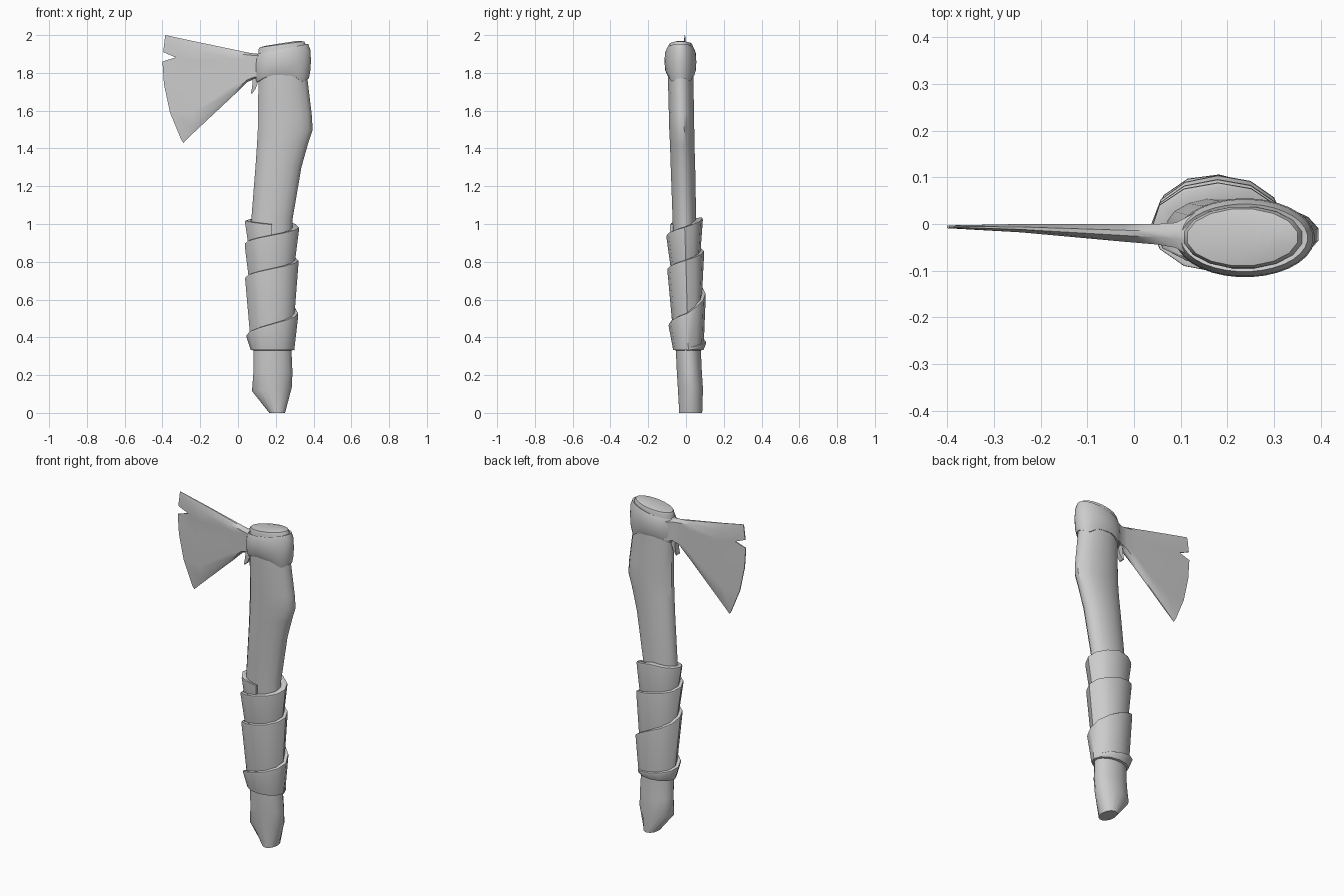
import bpy, bmesh, math
from mathutils import Vector

cube = bpy.data.objects.get("Cube")
if cube:
    bpy.data.objects.remove(cube)

grey = bpy.data.materials.new("plain grey")
grey.use_nodes = True
grey.diffuse_color = (0.6, 0.6, 0.6, 1)
grey.node_tree.nodes["Principled BSDF"].inputs["Base Color"].default_value = (0.6, 0.6, 0.6, 1)


def interp(table, t):
    """Piecewise linear lookup; each row is (key, value, value...)."""
    if t <= table[0][0]:
        return table[0][1:]
    for a, b in zip(table, table[1:]):
        if t <= b[0]:
            k = (t - a[0]) / (b[0] - a[0])
            return [p + (q - p) * k for p, q in zip(a[1:], b[1:])]
    return table[-1][1:]


def loft(name, rings, angle=40):
    """Skin closed rings of equal, even size and close both ends with strips."""
    bm = bmesh.new()
    loops = [[bm.verts.new(p) for p in ring] for ring in rings]
    n = len(loops[0])
    for a, b in zip(loops, loops[1:]):
        for i in range(n):
            j = (i + 1) % n
            bm.faces.new((a[i], a[j], b[j], b[i]))
    for end in (loops[0], loops[-1]):
        for i in range(n // 2 - 1):
            bm.faces.new((end[i], end[i + 1], end[n - 2 - i], end[n - 1 - i]))
    bmesh.ops.remove_doubles(bm, verts=bm.verts, dist=0.0001)
    bmesh.ops.recalc_face_normals(bm, faces=bm.faces)
    mesh = bpy.data.meshes.new(name)
    bm.to_mesh(mesh)
    bm.free()
    mesh.materials.append(grey)
    obj = bpy.data.objects.new(name, mesh)
    bpy.context.collection.objects.link(obj)
    bpy.ops.object.select_all(action='DESELECT')
    obj.select_set(True)
    bpy.context.view_layer.objects.active = obj
    bpy.ops.object.shade_smooth_by_angle(angle=math.radians(angle))
    return obj


def oval(x0, x1, y0, y1, z_left, z_right, sides=16):
    """Oval ring whose height runs from its right (-x) end to its left (+x) end."""
    pts = []
    for i in range(sides):
        a = math.tau * (i + 0.5) / sides
        c, s = math.cos(a), math.sin(a)
        k = (c + 1) / 2
        pts.append(Vector((x0 + (x1 - x0) * k, (y0 + y1) / 2 + (y1 - y0) / 2 * s,
                           z_left + (z_right - z_left) * k)))
    return pts


# Handle: bent wooden shaft, with an oblique cut at the foot and a domed top
shaft = [  # z, x min, x max, y min, y max
    (0.22, 0.08, 0.29, -0.05, 0.085),
    (0.33, 0.08, 0.285, -0.055, 0.08),
    (0.70, 0.072, 0.285, -0.063, 0.068),
    (1.02, 0.068, 0.29, -0.072, 0.055),
    (1.30, 0.09, 0.338, -0.082, 0.05),
    (1.42, 0.098, 0.372, -0.086, 0.046),
    (1.50, 0.102, 0.398, -0.09, 0.045),
    (1.58, 0.104, 0.393, -0.092, 0.044),
    (1.77, 0.105, 0.37, -0.097, 0.04),
]
rings = [oval(0.165, 0.25, -0.037, 0.087, 0.0, 0.0),
         oval(0.072, 0.288, -0.044, 0.091, 0.115, 0.14)]
rings += [oval(*row[1:], row[0], row[0]) for row in shaft]
rings += [oval(0.105, 0.362, -0.096, 0.038, 1.92, 1.95),
          oval(0.112, 0.352, -0.09, 0.033, 1.935, 1.967),
          oval(0.15, 0.315, -0.065, 0.01, 1.944, 1.97)]
loft("handle", rings)

# Collar: metal socket with a scalloped lower rim and a sloping upper rim
rim = [(-1, 1.75), (-0.7, 1.775), (-0.3, 1.79), (0.4, 1.785), (0.75, 1.752), (1, 1.772)]


def collar_ring(x0, x1, y0, y1, height):
    ring = oval(x0, x1, y0, y1, 0, 0, 32)
    for p in ring:
        c = 2 * (p.x - x0) / (x1 - x0) - 1
        low, high = interp(rim, c)[0], 1.927 + 0.027 * c
        p.z = low + (high - low) * height
    return ring


loft("collar", [
    collar_ring(0.115, 0.36, -0.09, 0.035, 0.02),
    collar_ring(0.098, 0.376, -0.1, 0.044, 0),
    collar_ring(0.09, 0.383, -0.111, 0.053, 0.2),
    collar_ring(0.088, 0.387, -0.114, 0.055, 0.5),
    collar_ring(0.09, 0.384, -0.112, 0.053, 0.82),
    collar_ring(0.1, 0.372, -0.102, 0.043, 1),
    collar_ring(0.115, 0.355, -0.09, 0.032, 0.96),
])

# Blade: tapering plate with a notch in its cutting edge
edge = [(-0.29, 1.43), (-0.302, 1.45), (-0.36, 1.59), (-0.392, 1.74), (-0.4, 1.86),
        (-0.33, 1.882), (-0.396, 1.91), (-0.387, 1.985), (-0.385, 2.0)]
rows = len(edge)


def blade_ring(points, y_mid, half):
    """Section with thin top and bottom rims around a flat middle."""
    thick = [half * (0.3 if i in (0, rows - 1) else 1) for i in range(rows)]
    front = [Vector((x, y_mid - h, z)) for (x, z), h in zip(points, thick)]
    back = [Vector((x, y_mid + h, z)) for (x, z), h in zip(points, thick)]
    return front + back[::-1]


def column(x, z0, z1):
    fractions = [0, 0.08] + [0.08 + 0.84 * i / (rows - 3) for i in range(1, rows - 2)] + [1]
    return [(x, z0 + (z1 - z0) * f) for f in fractions]


loft("blade", [
    blade_ring(column(0.13, 1.765, 1.9), -0.026, 0.05),
    blade_ring(column(0.09, 1.768, 1.902), -0.024, 0.027),
    blade_ring(column(0.05, 1.752, 1.908), -0.022, 0.022),
    blade_ring(column(-0.02, 1.684, 1.923), -0.019, 0.019),
    blade_ring(column(-0.24, 1.478, 1.969), -0.009, 0.009),
    blade_ring(edge, -0.006, 0.003),
])

# Spur: small hook hanging where the blade meets the collar
loft("spur", [
    [Vector((x, y, z)) for x, y in ((x0, -0.04), (x1, -0.036), (x1, -0.008), (x0, -0.004))]
    for x0, x1, z in ((0.075, 0.125, 1.79), (0.078, 0.108, 1.755),
                      (0.073, 0.093, 1.715), (0.068, 0.074, 1.69))
])

# Wrap: one strip wound up the grip, each turn tucked under the lip of the one below
lip = [(-0.5, 0.345), (-0.25, 0.38), (0, 0.415), (0.5, 0.53), (0.75, 0.635), (1, 0.72),
       (1.5, 0.81), (1.75, 0.86), (2, 0.9), (2.5, 0.985), (2.75, 1.035), (3, 1.02), (3.3, 0.995)]


def wrap_point(turn, z, offset):
    x0, x1, y0, y1 = interp(shaft, z)
    a = math.pi + math.tau * turn
    return Vector(((x0 + x1) / 2 + ((x1 - x0) / 2 + offset) * math.cos(a),
                   (y0 + y1) / 2 + ((y1 - y0) / 2 + offset) * math.sin(a), z))


steps = 12
sections = []
for i in range(int(-0.5 * steps), int(3.3 * steps) + 1):
    u = i / steps
    top = interp(lip, u)[0]
    low = 0.33 if u < 1 else max(0.33, interp(lip, u - 1)[0] - 0.03)
    low = min(low, top - 0.012)
    ease = min(1, (u + 0.75) * 1.6, (3.45 - u) * 2)   # ends sink into the grip
    profile = ((low, -0.005), (low + 0.004, 0.013), (top - 0.014, 0.034 * ease),
               (top - 0.003, 0.033 * ease), (top, 0.026 * ease), (top - 0.004, -0.005))
    sections.append([wrap_point(u, z, off) for z, off in profile])
loft("grip_wrap", sections)
